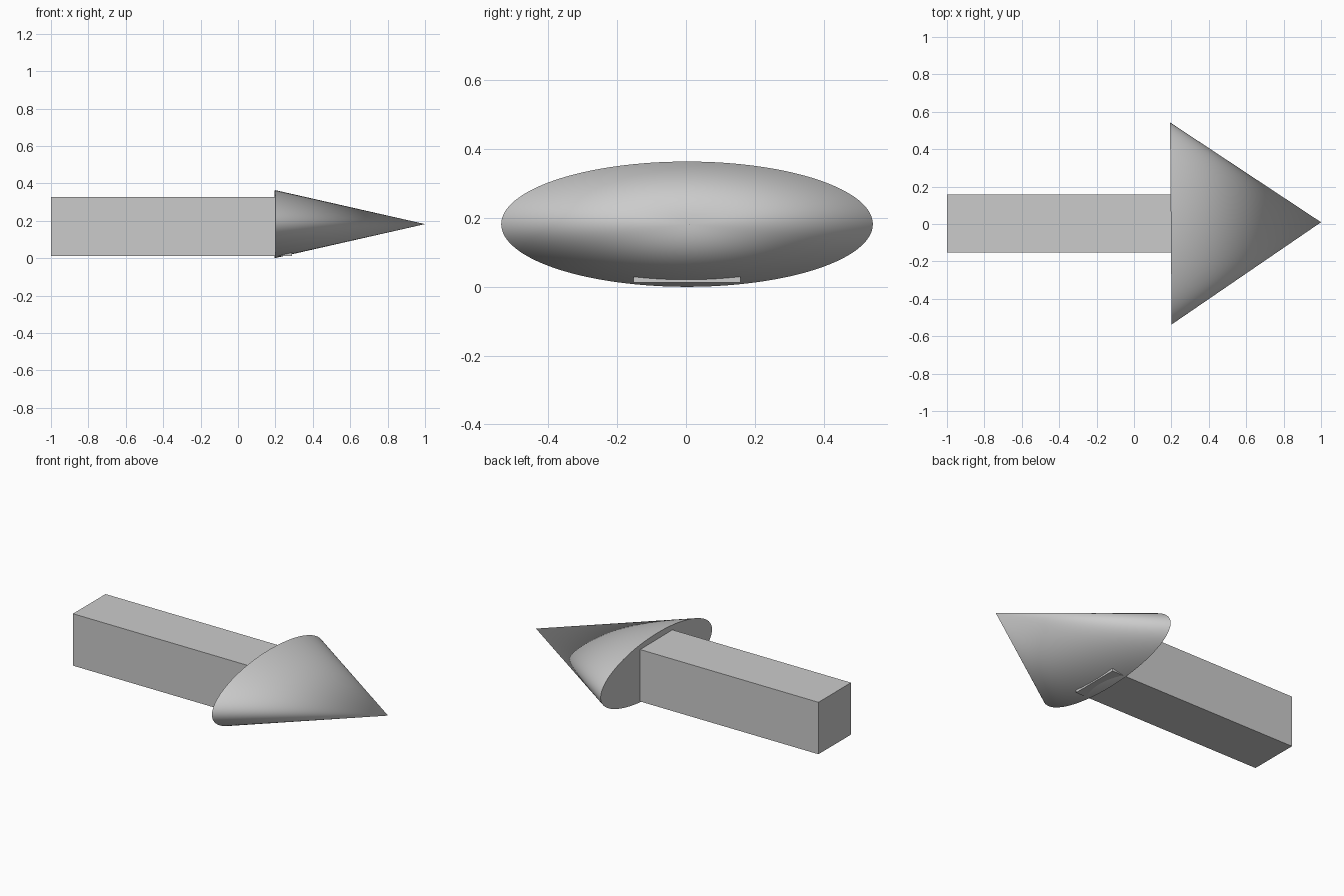
import bpy, bmesh, math
from mathutils import Matrix

if "Cube" in bpy.data.objects:
    bpy.data.objects.remove(bpy.data.objects["Cube"])


def make_part(name, bm):
    mesh = bpy.data.meshes.new(name)
    bm.to_mesh(mesh)
    bm.free()
    obj = bpy.data.objects.new(name, mesh)
    bpy.context.collection.objects.link(obj)
    return obj


# Square shaft, its end sunk into the head and just breaking through below
x0, x1, y0, y1, z0, z1 = -1.0, 0.288, -0.153, 0.159, 0.012, 0.327
bm = bmesh.new()
bmesh.ops.create_cube(
    bm, size=1,
    matrix=Matrix.Translation(((x0 + x1) / 2, (y0 + y1) / 2, (z0 + z1) / 2))
    @ Matrix.Diagonal((x1 - x0, y1 - y0, z1 - z0, 1)))
make_part("shaft", bm)

# Flattened cone head pointing along +x, turned very slightly about z
base_x, length, half_width, half_height = 0.197, 0.803, 0.54, 0.182
bm = bmesh.new()
bmesh.ops.create_cone(
    bm, cap_ends=True, segments=128, radius1=1, radius2=0, depth=1,
    matrix=Matrix.Translation((base_x, 0.003, half_height))
    @ Matrix.Rotation(0.008, 4, 'Z')
    @ Matrix.Diagonal((length, half_width, half_height, 1))
    @ Matrix.Rotation(math.pi / 2, 4, 'Y')
    @ Matrix.Translation((0, 0, 0.5)))
bmesh.ops.remove_doubles(bm, verts=bm.verts[:], dist=1e-5)
head = make_part("arrow_head", bm)

# Smooth cone side, crisp rim
bpy.context.view_layer.objects.active = head
head.select_set(True)
bpy.ops.object.shade_smooth_by_angle(angle=math.radians(40))
